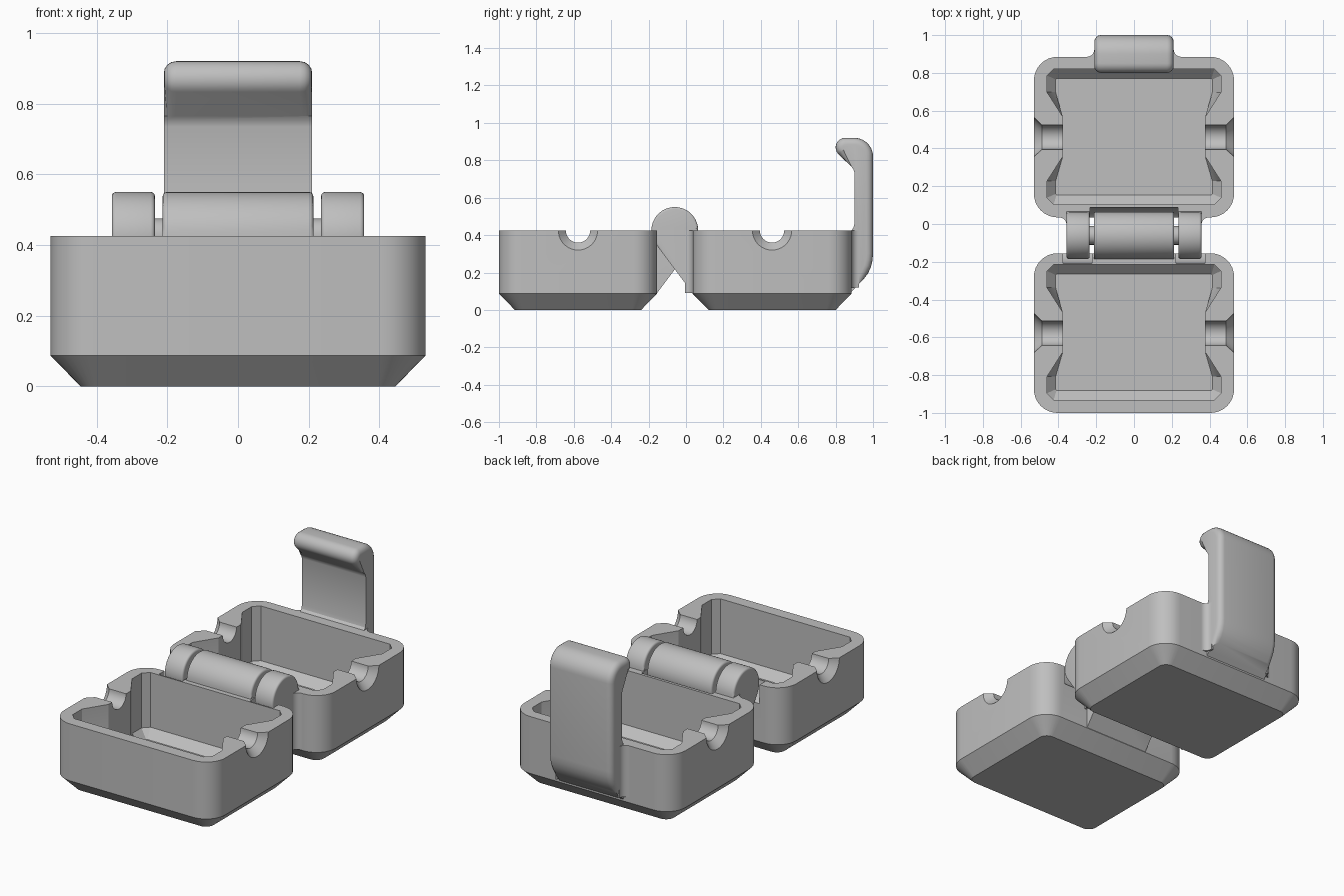
import bpy, bmesh, math
from math import cos, sin, pi, radians

if "Cube" in bpy.data.objects:
    bpy.data.objects.remove(bpy.data.objects["Cube"])

mat = bpy.data.materials.new("plain_grey")
mat.diffuse_color = (0.52, 0.52, 0.52, 1)
mat.use_nodes = True
mat.node_tree.nodes["Principled BSDF"].inputs["Base Color"].default_value = mat.diffuse_color

HY, HZ, HR = -0.06, 0.425, 0.125      # hinge axis and knuckle radius
TOP = 0.425                           # tray rim height


def loft(name, rings, bevel=0, rule=None):
    """Skin equal rings, cap the ends, optionally bevel the cap edges picked by a rule."""
    bm = bmesh.new()
    vs = [[bm.verts.new(p) for p in r] for r in rings]
    n = len(rings[0])
    for a, b in zip(vs, vs[1:]):
        for i in range(n):
            j = (i + 1) % n
            bm.faces.new((a[i], a[j], b[j], b[i]))
    caps = [bm.faces.new(vs[0][::-1]), bm.faces.new(vs[-1])]
    bmesh.ops.recalc_face_normals(bm, faces=bm.faces)
    if bevel:
        edges = [e for f in caps for e in f.edges
                 if rule is None or all(rule(v.co) for v in e.verts)]
        bmesh.ops.bevel(bm, geom=edges, offset=bevel, segments=4, profile=0.5,
                        affect='EDGES', clamp_overlap=False)
        bmesh.ops.recalc_face_normals(bm, faces=bm.faces)
    me = bpy.data.meshes.new(name)
    bm.to_mesh(me)
    bm.free()
    me.materials.append(mat)
    ob = bpy.data.objects.new(name, me)
    bpy.context.collection.objects.link(ob)
    return ob


def prism_x(name, pts, x0, x1, **kw):
    return loft(name, [[(x, y, z) for y, z in pts] for x in (x0, x1)], **kw)


def arc(cx, cy, r, a0, a1, n):
    return [(cx + r * cos(radians(a0 + (a1 - a0) * i / n)),
             cy + r * sin(radians(a0 + (a1 - a0) * i / n))) for i in range(n + 1)]


def circle(cy, cz, r, n=40):
    return arc(cy, cz, r, 0, 360, n)[:-1]


def round_rect(cy, hx, hy, r, z):
    pts = []
    for k, (sx, sy) in enumerate(((1, 1), (-1, 1), (-1, -1), (1, -1))):
        pts += arc(sx * (hx - r), cy + sy * (hy - r), r, 90 * k, 90 * k + 90, 8)
    return [(x, y, z) for x, y in pts]


def cavity_ring(cy, hx, hy, z, c):
    """Rectangle with clipped corners and side walls swelling inward round the notches."""
    half = [(hx - c, hy), (hx, hy - c), (hx, 0.235), (0.377, 0.105),
            (0.377, -0.105), (hx, -0.235), (hx, c - hy), (hx - c, -hy)]
    pts = half + [(-x, y) for x, y in reversed(half)]
    return [(x, cy + y, z) for x, y in pts]


def cut(ob, cutter):
    m = ob.modifiers.new("cut", 'BOOLEAN')
    m.operation, m.solver, m.object = 'DIFFERENCE', 'EXACT', cutter
    bpy.context.view_layer.objects.active = ob
    bpy.ops.object.modifier_apply(modifier=m.name)
    bpy.data.objects.remove(cutter, do_unlink=True)


def tray(name, y0, y1, cav_y, clearances):
    cy, hy = (y0 + y1) / 2, (y1 - y0) / 2
    ob = loft(name, [round_rect(cy, 0.445, hy - 0.085, 0.05, 0),
                     round_rect(cy, 0.53, hy, 0.125, 0.087),
                     round_rect(cy, 0.53, hy, 0.125, TOP)])
    # hollow with a sloped edge round the floor
    cut(ob, loft("cavity", [cavity_ring(cav_y, 0.415, 0.308, 0.05, 0.005),
                            cavity_ring(cav_y, 0.46, 0.358, 0.10, 0.035),
                            cavity_ring(cav_y, 0.46, 0.358, 0.5, 0.035)]))
    # flared half-round notch through each side wall
    for s in (1, -1):
        cut(ob, loft("notch", [[(s * x, y, z) for y, z in circle(cy, TOP, r)]
                               for x, r in ((0.3, 0.065), (0.488, 0.065),
                                            (0.53, 0.105), (0.56, 0.135))]))
    # room for the opposite knuckles
    for x0, x1 in clearances:
        cut(ob, prism_x("clearance", circle(HY, HZ, 0.148), x0, x1))
    return ob


def knuckle(name, s, x0, x1):
    """Round knuckle with a tangent web running down to its tray wall on side s."""
    wall = 0.095
    tang = math.atan2(-0.335, wall) - math.acos(HR / math.hypot(wall, 0.335))
    pts = arc(0, 0, HR, 0, 360 + math.degrees(tang), 32)
    pts += [(wall, -0.335), (wall + 0.05, -0.30), (wall + 0.05, -0.001)]
    pts = [(HY + s * y, HZ + z) for y, z in pts]
    on_round = lambda c: abs(math.hypot(c.y - HY, c.z - HZ) - HR) < 1e-4
    return prism_x(name, pts, x0, x1, bevel=0.012, rule=on_round)


def fillet(name, x, y, sx, sy, z0, z1, r=0.04):
    """Concave blend between a tray wall and a part standing out of it."""
    e = 0.01
    pts = arc(x + sx * r, y + sy * r, r, 180 if sx > 0 else 0,
              270 if sx * sy > 0 and sx > 0 else (90 if sx > 0 else (-90 if sy > 0 else 90)), 8)
    pts += [(x + sx * r, y - sy * e), (x - sx * e, y - sy * e), (x - sx * e, y + sy * r)]
    return loft(name, [[(px, py, z) for px, py in pts] for z in (z0, z1)])


# trays
outer = ((0.222, 0.375), (-0.375, -0.222))
tray("front_tray", -1.0, -0.155, -0.5725, outer)
tray("back_tray", 0.035, 0.885, 0.4625, ((-0.232, 0.232),))

# hinge
knuckle("centre_knuckle", -1, -0.213, 0.213)
for s, side in ((1, "right"), (-1, "left")):
    knuckle(side + "_knuckle", 1, *sorted((s * 0.235, s * 0.357)))
    fillet(side + "_knuckle_fillet", s * 0.357, 0.035, s, -1, 0.09, TOP)
    fillet(side + "_latch_fillet", s * 0.21, 0.885, s, 1, 0.12, TOP)
prism_x("hinge_pin", circle(HY, HZ, 0.05), -0.26, 0.26)

# latch arm with hooked end
profile = [(0.86, 0.10), (0.88, 0.092), (0.95, 0.165), (0.973, 0.195), (0.989, 0.23),
           (0.997, 0.265), (1.0, 0.30)]
profile += arc(0.9, 0.82, 0.1, 0, 90, 10)
profile += arc(0.851, 0.869, 0.051, 90, 225, 10)
profile += [(0.885, 0.765), (0.895, 0.752), (0.9, 0.735), (0.9, 0.46), (0.895, 0.438),
            (0.882, 0.424), (0.86, 0.424)]
prism_x("latch", profile, -0.21, 0.21, bevel=0.035,
        rule=lambda c: c.z > 0.76 or c.y > 0.94)

# shading
for ob in bpy.context.scene.objects:
    ob.select_set(True)
    bpy.context.view_layer.objects.active = ob
bpy.ops.object.shade_smooth_by_angle(angle=radians(28))
